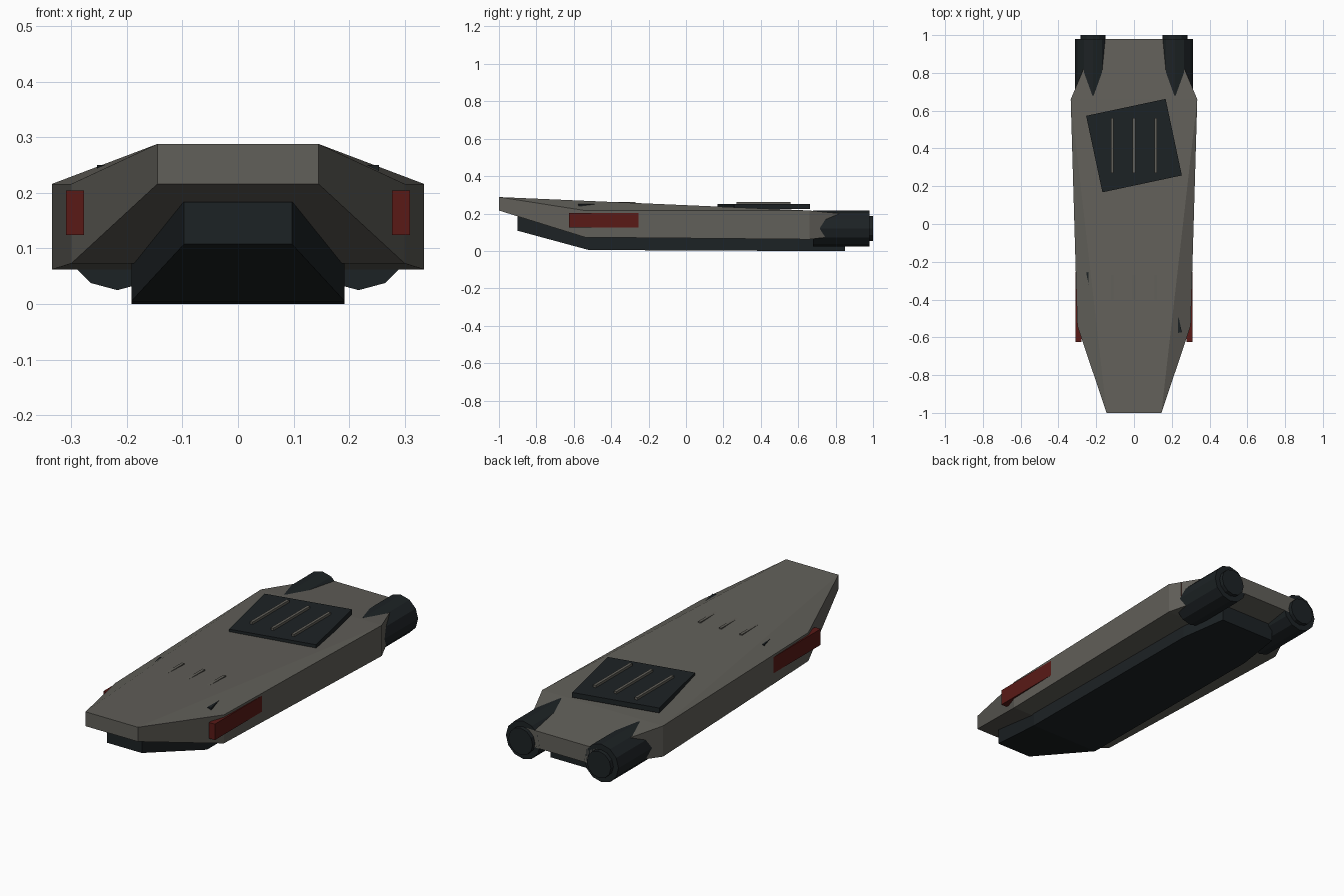
import bpy, bmesh, math
from mathutils import Matrix, Vector

if "Cube" in bpy.data.objects:
    bpy.data.objects.remove(bpy.data.objects["Cube"])


def mat(name, rgb):
    m = bpy.data.materials.new(name)
    m.diffuse_color = (*rgb, 1)
    m.use_nodes = True
    m.node_tree.nodes["Principled BSDF"].inputs["Base Color"].default_value = m.diffuse_color
    return m


GREY = mat("hull_grey", (0.12, 0.115, 0.1))
DARK = mat("dark_metal", (0.012, 0.016, 0.018))
RED = mat("red_paint", (0.1, 0.01, 0.008))


def finish(bm, name, material):
    bmesh.ops.recalc_face_normals(bm, faces=bm.faces[:])
    me = bpy.data.meshes.new(name)
    bm.to_mesh(me)
    bm.free()
    me.materials.append(material)
    ob = bpy.data.objects.new(name, me)
    bpy.context.collection.objects.link(ob)
    return ob


def body(name, stations, material):
    """Faceted body from four stations (y, half width, z top, z bottom)."""
    bm = bmesh.new()
    # per station: left top, right top, left bottom, right bottom
    s = [[bm.verts.new((sx * w, y, z)) for z in (zt, zb) for sx in (-1, 1)]
         for y, w, zt, zb in stations]
    nose, shoulder, hip, stern = s
    bm.faces.new((nose[0], nose[1], hip[1], hip[0]))
    bm.faces.new((hip[0], hip[1], stern[1], stern[0]))
    for i in (0, 1):
        bm.faces.new((nose[i], shoulder[i], hip[i]))
    for a, b in zip(s, s[1:]):
        bm.faces.new((a[2], a[3], b[3], b[2]))
        for i in (0, 1):
            bm.faces.new((a[i], b[i], b[i + 2], a[i + 2]))
    for e in (nose, stern):
        bm.faces.new((e[0], e[1], e[3], e[2]))
    return finish(bm, name, material)


def box(name, lo, hi, material, turn=0):
    lo, hi = Vector(lo), Vector(hi)
    bm = bmesh.new()
    bmesh.ops.create_cube(bm, size=1)
    bm.transform(Matrix.Translation((lo + hi) / 2) @ Matrix.Rotation(turn, 4, 'Z')
                 @ Matrix.Diagonal((*(hi - lo), 1)))
    return finish(bm, name, material)


def tube(name, x, z, r, y0, y1, material):
    bm = bmesh.new()
    bmesh.ops.create_cone(bm, cap_ends=True, segments=12, radius1=r, radius2=r, depth=y1 - y0)
    bm.transform(Matrix.Translation((x, (y0 + y1) / 2, z)) @ Matrix.Rotation(math.pi / 2, 4, 'X'))
    return finish(bm, name, material)


# Main hull and the dark keel below it
body("hull", [(-1, 0.145, 0.288, 0.216), (-0.54, 0.3, 0.216, 0.073),
              (0.66, 0.335, 0.216, 0.062), (0.98, 0.2, 0.185, 0.1)], GREY)
body("keel", [(-0.9, 0.097, 0.184, 0.108), (-0.52, 0.192, 0.12, 0.005),
              (0.6, 0.192, 0.12, 0.0), (0.85, 0.155, 0.12, 0.0)], DARK)

# Turned deck plates with slats, the front one mostly sunk in the hull
for label, yc in (("front", -0.415), ("rear", 0.415)):
    box(label + "_deck_plate", (-0.215, yc - 0.207, 0.225), (0.215, yc + 0.207, 0.25),
        DARK, math.radians(12))
    for i, x in enumerate((-0.115, 0, 0.115)):
        box(f"{label}_slat_{i}", (x - 0.007, yc - 0.145, 0.24), (x + 0.007, yc + 0.145, 0.262), GREY)

# Engines and red side panels, mirrored
for side, sx in (("left", -1), ("right", 1)):
    tube(side + "_engine", sx * 0.217, 0.12, 0.095, 0.68, 0.98, DARK)
    tube(side + "_nozzle", sx * 0.217, 0.12, 0.067, 0.9, 1.0, DARK)
    for label, y0 in (("front", -0.625), ("rear", 0.35)):
        x0, x1 = sorted((sx * 0.277, sx * 0.309))
        box(f"{side}_{label}_panel", (x0, y0, 0.124), (x1, y0 + 0.372, 0.204), RED)
